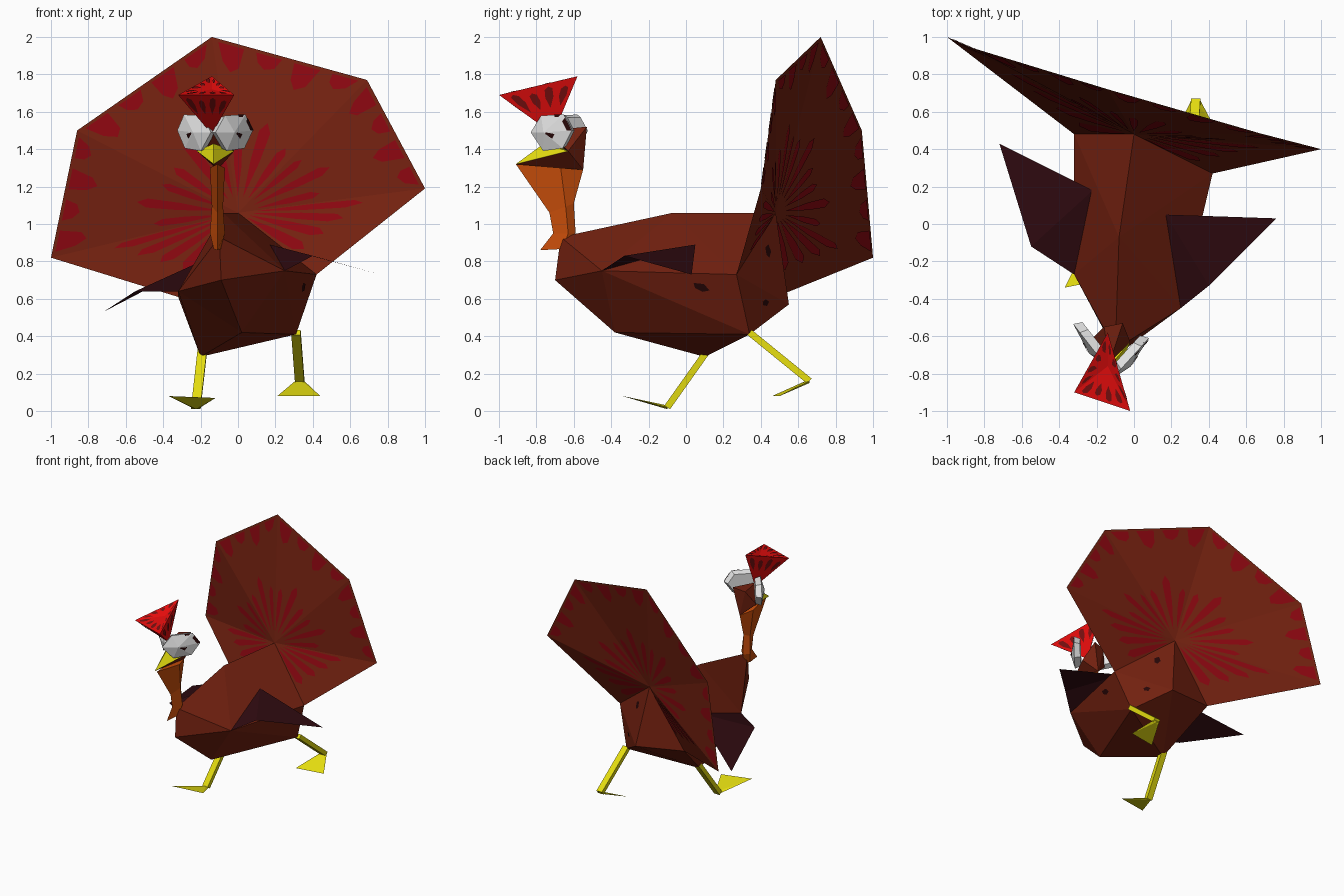
import bpy
import bmesh
from mathutils import Vector

if "Cube" in bpy.data.objects:
    bpy.data.objects.remove(bpy.data.objects["Cube"], do_unlink=True)


def material(name, *rgb):
    mat = bpy.data.materials.new(name)
    mat.use_nodes = True
    colour = (*rgb, 1)
    mat.diffuse_color = colour
    mat.node_tree.nodes["Principled BSDF"].inputs["Base Color"].default_value = colour
    return mat


brown = material("feather brown", .17, .015, .005)
crimson = material("feather crimson", .25, .002, .005)
maroon = material("wing maroon", .028, .003, .005)
orange = material("neck orange", .58, .075, .003)
yellow = material("beak yellow", .78, .72, .005)
scarlet = material("comb scarlet", .82, .004, .004)
comb_red = material("comb dark red", .19, .005, .005)
white = material("eye white", .84, .84, .84)
dark = material("dark markings", .02, .002, .002)


def build(name, mat, bm, closed=True):
    if closed:
        bmesh.ops.recalc_face_normals(bm, faces=bm.faces)
    data = bpy.data.meshes.new(name)
    bm.to_mesh(data)
    bm.free()
    data.materials.append(mat)
    obj = bpy.data.objects.new(name, data)
    bpy.context.scene.collection.objects.link(obj)
    return obj


def polygons(name, mat, points, faces):
    """Faces are strings of point keys, or lists of indices."""
    bm = bmesh.new()
    verts = {k: bm.verts.new(p) for k, p in points.items()}
    for face in faces:
        bm.faces.new([verts[k] for k in face])
    return build(name, mat, bm)


def hull(name, mat, points):
    bm = bmesh.new()
    for p in points:
        bm.verts.new(p)
    bmesh.ops.convex_hull(bm, input=bm.verts)
    return build(name, mat, bm)


def plates(name, mat, marks):
    """Flat marks lying just off both sides of triangles: (triangle, outline in r, u)."""
    bm = bmesh.new()
    for tri, outline in marks:
        apex, a, b = map(Vector, tri)
        normal = (a - apex).cross(b - apex).normalized()
        flat = [apex + r * (a.lerp(b, u) - apex) for r, u in outline]
        for side in (1, -1):
            ring = [bm.verts.new(p + normal * .004 * side) for p in flat]
            bm.faces.new(ring if side > 0 else ring[::-1])
    return build(name, mat, bm, closed=False)


def ray(u, w, start, end):
    mid, wide = start + (end - start) * .5, start + (end - start) * .88
    return [(start, u), (mid, u - w), (wide, u - w * .8), (end, u),
            (wide, u + w * .8), (mid, u + w)]


def tooth(u, w, depth):
    return [(.98, u - w), (.98, u + w), (1 - depth * .7, u + w * .8),
            (1 - depth, u + w * .2), (1 - depth * .8, u - w * .6)]


# Body: P rump top, T back ridge, N nape, K chest, S/M shoulders,
# C/L tail corners, Q belly, H/G hips, B vent
body = {
    "P": (0, .48, 1.06), "T": (-.08, -.07, 1.06), "N": (-.1, -.67, .93),
    "K": (-.09, -.7, .7), "S": (.25, -.45, .75), "M": (-.32, -.27, .64),
    "C": (.42, .27, .73), "L": (-.32, .48, .61), "Q": (.02, -.38, .42),
    "H": (.31, .34, .41), "G": (-.2, .1, .29), "B": (.08, .55, .57),
}
polygons("body", brown, body,
         "PTC TSC TNS PLT TLM TMN NKS NMK KQS SQH SHC KMQ MGQ MLG "
         "QGH PCB CHB BHG BGL PBL".split())


def on(names):
    return [body[n] for n in names]


spot = [(.43, .4), (.49, .32), (.57, .42), (.58, .52), (.5, .55)]
plates("body_spots", dark, [(on(face), spot) for face in ("CSH", "BCH", "PCB")])

# Tail fan: one folded sheet around the rump
rim = [body["C"], (1, .4, 1.19), (.69, .48, 1.77), (-.14, .72, 2),
       (-.86, .94, 1.5), (-1, 1, .82), body["L"]]
fan = dict(enumerate([body["P"]] + rim))
polygons("tail_fan", brown, fan, [(0, i, i + 1) for i in range(1, len(rim))])
wedges = [(body["P"], a, b) for a, b in zip(rim, rim[1:])]
marks = []
for n, wedge in enumerate(wedges):
    low = n in (0, len(wedges) - 1)
    count = 4 if low else 3
    for k in range(count):
        length = .72 if low else .46 + .12 * (k % 2)
        marks.append((wedge, ray((k + .5) / count, .085, .1, length)))
    if not low:
        for k in range(4):
            marks.append((wedge, tooth((k + .5) / 4, .085, .11 + .07 * (k % 2))))
plates("tail_markings", crimson, marks)

# Wings: two folded triangles each
for name, root, shoulder, bend, tip in (
        ("left_wing", (.17, .05, .89), body["S"], (.4, -.33, .83), (.76, .03, .73)),
        ("right_wing", (-.22, .18, .79), body["M"], (-.55, -.12, .64), (-.72, .43, .53))):
    polygons(name, maroon, {"r": root, "s": shoulder, "b": bend, "t": tip}, ["rsb", "rbt"])

# Neck: diamond rings from the breast up to the throat
neck = {}
for front, back, w in (((-.78, .86), (-.6, .87), .02), ((-.71, .95), (-.59, .95), .04),
                       ((-.73, 1.06), (-.6, 1.11), .03), ((-.91, 1.32), (-.55, 1.29), .04)):
    my, mz = (front[0] + back[0] * 2) / 3, (front[1] + back[1] * 2) / 3
    for p in ((-.11, *front), (-.11 + w, my, mz), (-.11, *back), (-.11 - w, my, mz)):
        neck[len(neck)] = p
sides = [(r * 4 + i, r * 4 + (i + 1) % 4, r * 4 + 4 + (i + 1) % 4, r * 4 + 4 + i)
         for r in range(3) for i in range(4)]
polygons("neck", orange, neck, sides + [range(4), range(12, 16)])

# Head, jaw and beak
left_cheek, right_cheek, throat = (-.02, -.63, 1.39), (-.22, -.61, 1.39), (-.11, -.55, 1.29)
beak_tip = (-.13, -.91, 1.32)
hull("head", brown, [left_cheek, right_cheek, throat, (-.16, -.55, 1.5),
                     (-.06, -.53, 1.52), (-.13, -.74, 1.5)])
hull("jaw", brown, [left_cheek, right_cheek, throat, beak_tip])
hull("beak", yellow, [left_cheek, right_cheek, beak_tip, (-.13, -.76, 1.43)])

# Eyes: six-sided shallow domes with a pupil, and a dark outer edge on the left one
up = Vector((0, 0, 1))
for name, centre, along in (("left", (-.02, -.72, 1.49), (.1, .11, 0)),
                            ("right", (-.235, -.65, 1.49), (-.09, .115, 0))):
    centre, along = Vector(centre), Vector(along)
    out = along.cross(up).normalized()
    if out.y > 0:
        out = -out
    hexagon = [(1, .01), (.6, .095), (-.5, .09), (-1, 0), (-.4, -.1), (.55, -.085)]
    outer = [centre + along * a + up * h for a, h in hexagon]
    inner = [centre + along * a * .85 + up * h * .85 - out * .045 for a, h in hexagon]
    apex = centre + out * .03 - along * .2
    hull(name + "_eye", white, outer + inner + [apex])
    plates(name + "_pupil", dark, [
        ((apex, outer[5], outer[0]), [(.1, .1), (.45, .1), (.45, .7), (.1, .9)])])
    if name == "left":
        plates("left_eye_edge", dark, [
            ((apex, outer[0], outer[1]), [(.84, 0), (1, 0), (1, .8), (.84, .7)]),
            ((apex, outer[1], outer[2]), [(.86, .1), (1, .1), (1, .4), (.86, .3)])])

# Comb: upturned pyramid with a dished top
comb = {"a": (-.32, -.9, 1.69), "b": (-.14, -.58, 1.79), "c": (-.02, -1, 1.69),
        "t": (-.14, -.71, 1.48), "m": (-.14, -.76, 1.72)}
polygons("comb", scarlet, comb, ["tab", "tbc", "tca", "mab", "mbc", "mca"])
plates("comb_markings", comb_red,
       [([comb[k] for k in face], ray(u, .07, .52, .88 + .06 * (n % 2)))
        for face in ("tab", "tbc", "tca", "mab", "mbc", "mca")
        for n, u in enumerate((.14, .38, .62, .86))])

# Legs: square shafts ending in flat three-cornered feet
for name, hip, heel, toes in (
        ("left", (.31, .34, .42), (.33, .66, .16), ((.21, .46, .08), (.44, .5, .08))),
        ("right", (-.19, .12, .33), (-.225, -.1, .02), ((-.37, -.34, .08), (-.12, -.29, .07)))):
    hip, heel = Vector(hip), Vector(heel)
    across = Vector((.025, 0, 0))
    ahead = across.cross(hip - heel).normalized() * .018
    corners = [across + ahead, across - ahead, -across - ahead, -across + ahead]
    hull(name + "_leg", yellow, [end + c for end in (hip, heel) for c in corners])
    hull(name + "_foot", yellow, [heel - up * .01, heel + up * .01, *toes,
                                  heel + across, heel - across])
